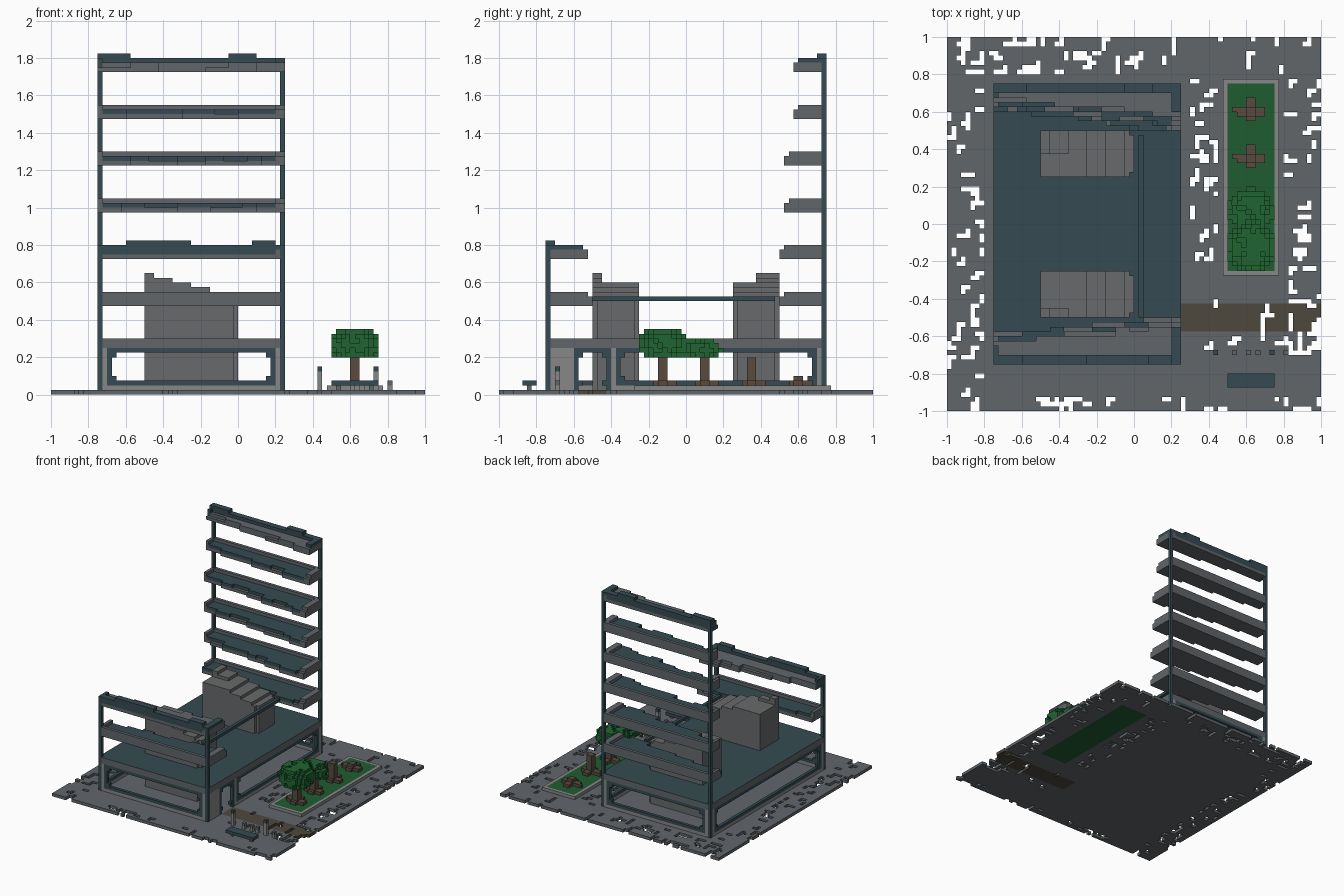
import bpy, bmesh, math, random

if "Cube" in bpy.data.objects:
    bpy.data.objects.remove(bpy.data.objects["Cube"])

random.seed(7)
U = 0.025  # block size


def lin(c):
    c /= 255
    return c / 12.92 if c < 0.04045 else ((c + 0.055) / 1.055) ** 2.4


MATS = []
for mat_name, rgb in [("paving grey", (97, 102, 106)), ("dark teal", (53, 75, 81)),
                      ("light grey", (135, 135, 135)), ("stair stone", (104, 106, 107)),
                      ("grass green", (32, 92, 50)), ("leaf green", (32, 100, 50)),
                      ("bark brown", (88, 74, 63)), ("path brown", (78, 72, 61))]:
    m = bpy.data.materials.new(mat_name)
    col = tuple(lin(c) for c in rgb) + (1,)
    m.diffuse_color = col
    m.use_nodes = True
    m.node_tree.nodes["Principled BSDF"].inputs["Base Color"].default_value = col
    MATS.append(m)
GREY, TEAL, LIGHT, STONE, GRASS, LEAF, BARK, PATH = range(8)

# Quad corners for each face direction of a block
SIDES = {(1, 0, 0): ((1, 0, 0), (1, 1, 0), (1, 1, 1), (1, 0, 1)),
         (-1, 0, 0): ((0, 0, 0), (0, 0, 1), (0, 1, 1), (0, 1, 0)),
         (0, 1, 0): ((0, 1, 0), (0, 1, 1), (1, 1, 1), (1, 1, 0)),
         (0, -1, 0): ((0, 0, 0), (1, 0, 0), (1, 0, 1), (0, 0, 1)),
         (0, 0, 1): ((0, 0, 1), (1, 0, 1), (1, 1, 1), (0, 1, 1)),
         (0, 0, -1): ((0, 0, 0), (0, 1, 0), (1, 1, 0), (1, 0, 0))}


def n(v):
    return math.floor(v / U + 0.5)


def fill(cells, x0, x1, y0, y1, z0, z1, mat):
    """Fill a box of blocks; mat None clears it."""
    for x in range(n(x0), n(x1)):
        for y in range(n(y0), n(y1)):
            for z in range(n(z0), n(z1)):
                if mat is None:
                    cells.pop((x, y, z), None)
                else:
                    cells[x, y, z] = mat


def build(name, cells, top=None):
    """Skin a set of blocks with its outer faces only."""
    bm, verts = bmesh.new(), {}
    for (x, y, z), mat in cells.items():
        for d, quad in SIDES.items():
            if (x + d[0], y + d[1], z + d[2]) in cells:
                continue
            keys = [(x + a, y + b, z + c) for a, b, c in quad]
            for k in keys:
                if k not in verts:
                    verts[k] = bm.verts.new([v * U for v in k])
            f = bm.faces.new([verts[k] for k in keys])
            f.material_index = top if top is not None and d[2] == 1 else mat
    me = bpy.data.meshes.new(name)
    bm.to_mesh(me)
    bm.free()
    for m in MATS:
        me.materials.append(m)
    ob = bpy.data.objects.new(name, me)
    bpy.context.collection.objects.link(ob)


# Worn ground slab with path and holes
g = {}
fill(g, -1, 1, -1, 1, 0, U, GREY)
fill(g, 0.25, 1, -0.575, -0.425, 0, U, PATH)
fill(g, 0.5, 0.75, -0.25, 0.75, 0, U, GRASS)
zones = [(-1, -0.79, -1, 1, 42), (-1, 1, 0.8, 1, 40), (0.29, 0.45, -0.3, 0.8, 26),
         (0.8, 1, -0.7, 0.8, 34), (-1, 1, -1, -0.93, 24), (0.3, 1, -0.7, -0.4, 16)]
for x0, x1, y0, y1, count in zones:
    for _ in range(count):
        x, y = random.randrange(n(x0), n(x1)), random.randrange(n(y0), n(y1))
        along = random.random() < 0.5
        for _ in range(random.randint(2, 4)):
            g.pop((x, y, 0), None)
            if random.random() < 0.75:
                x, y = (x + 1, y) if along else (x, y + 1)
            else:
                x, y = (x, y + 1) if along else (x + 1, y)
            if x >= n(x1) or y >= n(y1):
                break
build("ground", g)

# Planted bed with kerb
c = {}
fill(c, 0.475, 0.775, -0.275, 0.775, U, 0.05, LIGHT)
fill(c, 0.5, 0.75, -0.25, 0.75, U, 0.05, GRASS)
build("garden_bed", c)

# Trees and stumps
for name, y, h in [("front_tree", -0.125, 0.225), ("middle_tree", 0.1, 0.225),
                   ("tall_stump", 0.35, 0.2), ("short_stump", 0.6, 0.1)]:
    c = {}
    fill(c, 0.6, 0.65, y - U, y + U, 0.05, h, BARK)
    fill(c, 0.55, 0.7, y - U, y + U, 0.05, 0.075, BARK)
    fill(c, 0.6, 0.65, y - 0.05, y + 0.075, 0.05, 0.075, BARK)
    fill(c, 0.525, 0.55, y, y + U, 0.05, 0.075, BARK)
    build(name + "_trunk", c)


def crown(name, y, zc, rz, ry, gap):
    c = {}
    for i in range(-5, 5):
        for j in range(-6, 6):
            for k in range(8, 14):
                px, py, pz = (i + .5) * U, (j + .5) * U, (k + .5) * U - zc
                r = (px / 0.128) ** 2 + (py / ry) ** 2 + (pz / rz) ** 2
                if r < 1.08 and (r < 0.4 or random.random() > gap):
                    c[i + 25, j + n(y), k] = LEAF
    build(name, c)


crown("front_crown", -0.125, 0.275, 0.09, 0.128, 0.15)
crown("middle_crown", 0.08, 0.245, 0.06, 0.11, 0.3)

# Bench and bollards
c = {}
fill(c, 0.5, 0.75, -0.875, -0.8, 0.05, 0.075, TEAL)
for x in (0.525, 0.7):
    fill(c, x, x + U, -0.85, -0.825, U, 0.05, GREY)
build("bench", c)
for i, (x, h) in enumerate([(0.425, .15), (0.525, .075), (0.6, .075), (0.65, .075), (0.725, .15), (0.8, .075)]):
    c = {}
    fill(c, x, x + U, -0.7, -0.675, U, h, LIGHT)
    fill(c, x, x + U, -0.7, -0.675, h - U, h, TEAL if h > 0.1 else GREY)
    build("bollard_%d" % i, c)

# Corner posts
for side, x in (("left", 0.225), ("right", -0.75)):
    for end, y, h in (("front", -0.75, 0.8), ("back", 0.725, 1.75)):
        c = {}
        fill(c, x, x + U, y, y + U, U, h, TEAL)
        build("%s_%s_post" % (end, side), c)


def opening(cells, axis, p, a0, a1, z0, z1):
    """Teal frame with a see-through middle and rounded inner corners."""
    def put(b0, b1, y0, y1, mat):
        box = (b0, b1, p, p + U) if axis == "x" else (p, p + U, b0, b1)
        fill(cells, *box, y0, y1, mat)
    put(a0, a1, z0, z1, TEAL)
    put(a0 + U, a1 - U, z0 + U, z1 - U, None)
    for a in (a0 + U, a1 - 2 * U):
        for z in (z0 + U, z1 - 2 * U):
            put(a, a + U, z, z + U, TEAL)


# Ground floor walls with windows and doorway
for name, y in (("front_wall", -0.75), ("back_wall", 0.725)):
    c = {}
    fill(c, -0.725, 0.225, y, y + U, U, 0.25, LIGHT)
    opening(c, "x", y, -0.7, 0.2, 0.05, 0.25)
    build(name, c)
c = {}
fill(c, 0.225, 0.25, -0.725, 0.725, U, 0.25, LIGHT)
opening(c, "y", 0.225, -0.375, 0.7, 0.05, 0.25)
opening(c, "y", 0.225, -0.6, -0.4, U, 0.25)
fill(c, 0.225, 0.25, -0.575, -0.425, U, 0.05, None)
build("left_wall", c)
c = {}
fill(c, -0.75, -0.725, -0.725, 0.725, U, 0.25, LIGHT)
opening(c, "y", -0.75, -0.7, 0.7, 0.05, 0.25)
build("right_wall", c)

# First floor deck
c = {}
fill(c, -0.75, 0.25, -0.75, 0.75, 0.25, 0.3, GREY)
for x in (-0.75, 0.225):
    for y in (-0.75, 0.725):
        fill(c, x, x + U, y, y + U, 0.25, 0.3, None)
build("first_floor_deck", c, TEAL)

# Stair blocks
for name, y, hi0, hi1 in (("front_stairs", -0.5, -0.5, -0.45), ("back_stairs", 0.25, 0.375, 0.5)):
    c = {}
    for i in range(20):
        x = -0.5 + i * U
        h = 0.65 - U * ((i + 2) // 4)
        fill(c, x, x + U, y, y + 0.25, U, min(h, 0.6), STONE)
        fill(c, x, x + U, hi0, hi1, U, h, STONE)
    for yy in (y, y + 0.225):
        fill(c, -U, 0, yy, yy + U, U, 0.65, None)
    build(name, c)

# Hanging beam
c = {}
fill(c, 0.025, 0.05, -0.5, 0.475, 0.5, 0.525, TEAL)
build("hanging_beam", c)


def strip(name, s, z, d0, d1, roof=False):
    """Broken floor edge along the front (s=-1) or back (s=1), deeper to the left."""
    c = {}

    def put(x0, x1, a, b, z0, z1, mat):  # a, b: distance in from the facade
        y0, y1 = (0.75 - b, 0.75 - a) if s > 0 else (-0.75 + a, -0.75 + b)
        fill(c, x0, x1, y0, y1, z0, z1, mat)

    rim, x = (TEAL if roof else GREY), -0.75
    while x < 0.25 - 1e-6:
        x2 = min(x + U * random.randint(3, 7), 0.25)
        t = (x2 + 0.75)
        d = d0 + (d1 - d0) * t
        put(x, x2, 0, d, z, z + U, GREY)
        put(x, x2, 0, d - U * random.choice((0, 0, 1)), z + U, z + 2 * U, GREY if roof else TEAL)
        top = 3 + (roof and random.random() < 0.6)
        put(x, x2, 0, 0.05 if roof else U, z + U, z + top * U, rim)
        x = x2
    put(0.2, 0.25, 0, d1, z, z + 2 * U, GREY)
    put(0.2, 0.25, 0, d1 - U, z + 2 * U, z + 3 * U, rim)
    put(-0.75, -0.725, 0, d0, z, z + 3 * U, rim)
    for x in (-0.75, 0.225):
        put(x, x + U, 0, U, z, z + 3 * U, TEAL)
    build(name, c)


strip("second_floor_front", -1, 0.475, 0.15, 0.25)
strip("roof_edge_front", -1, 0.725, 0.1, 0.225, True)
for i, (z, d1) in enumerate([(0.475, 0.25), (0.725, 0.25), (0.975, 0.225), (1.225, 0.225), (1.475, 0.175)]):
    strip("back_floor_%d" % (i + 2), 1, z, d1 * 0.5, d1)
strip("roof_edge_back", 1, 1.725, 0.075, 0.175, True)
